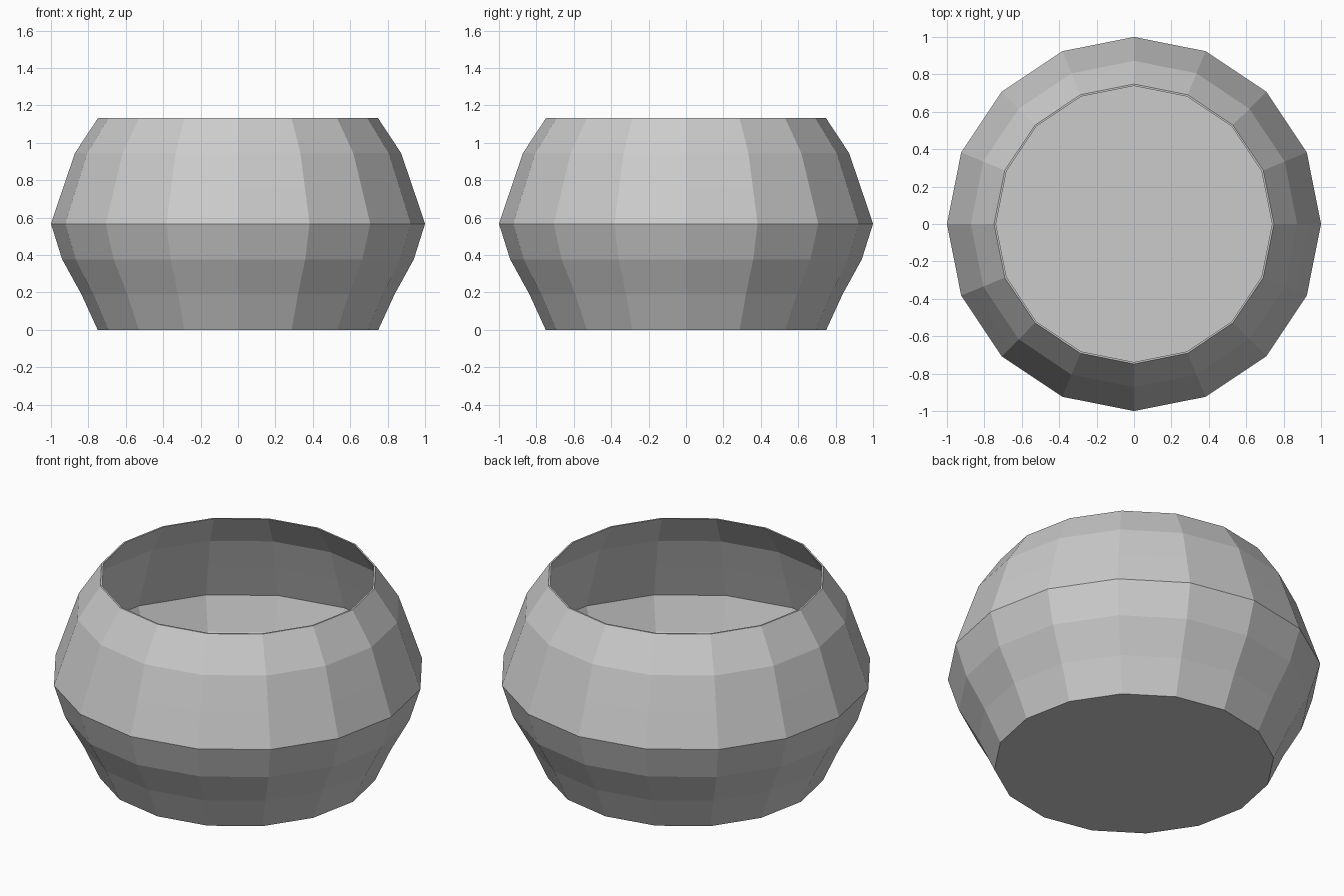
import bpy, bmesh
from math import sin, cos, tau

if "Cube" in bpy.data.objects:
    bpy.data.objects.remove(bpy.data.objects["Cube"])

SIDES = 16
WALL = 0.01

# Outer profile (radius, height) from base to rim
outer = [(0.75, 0.0), (0.837, 0.19), (0.94, 0.377), (1.0, 0.567),
         (0.936, 0.757), (0.872, 0.945), (0.748, 1.133)]
# Inner profile runs back down from the rim to the thin floor
inner = [(r - WALL, max(z, WALL)) for r, z in reversed(outer)]

bm = bmesh.new()
rings = [[bm.verts.new((r * cos(tau * i / SIDES), r * sin(tau * i / SIDES), z))
          for i in range(SIDES)] for r, z in outer + inner]

# Walls and rim
for a, b in zip(rings, rings[1:]):
    for i in range(SIDES):
        j = (i + 1) % SIDES
        bm.faces.new((a[i], a[j], b[j], b[i]))

# Underside and inside floor
bm.faces.new(rings[0][::-1])
bm.faces.new(rings[-1])
bmesh.ops.recalc_face_normals(bm, faces=bm.faces)

mesh = bpy.data.meshes.new("bowl")
bm.to_mesh(mesh)
bm.free()
bpy.context.collection.objects.link(bpy.data.objects.new("bowl", mesh))
